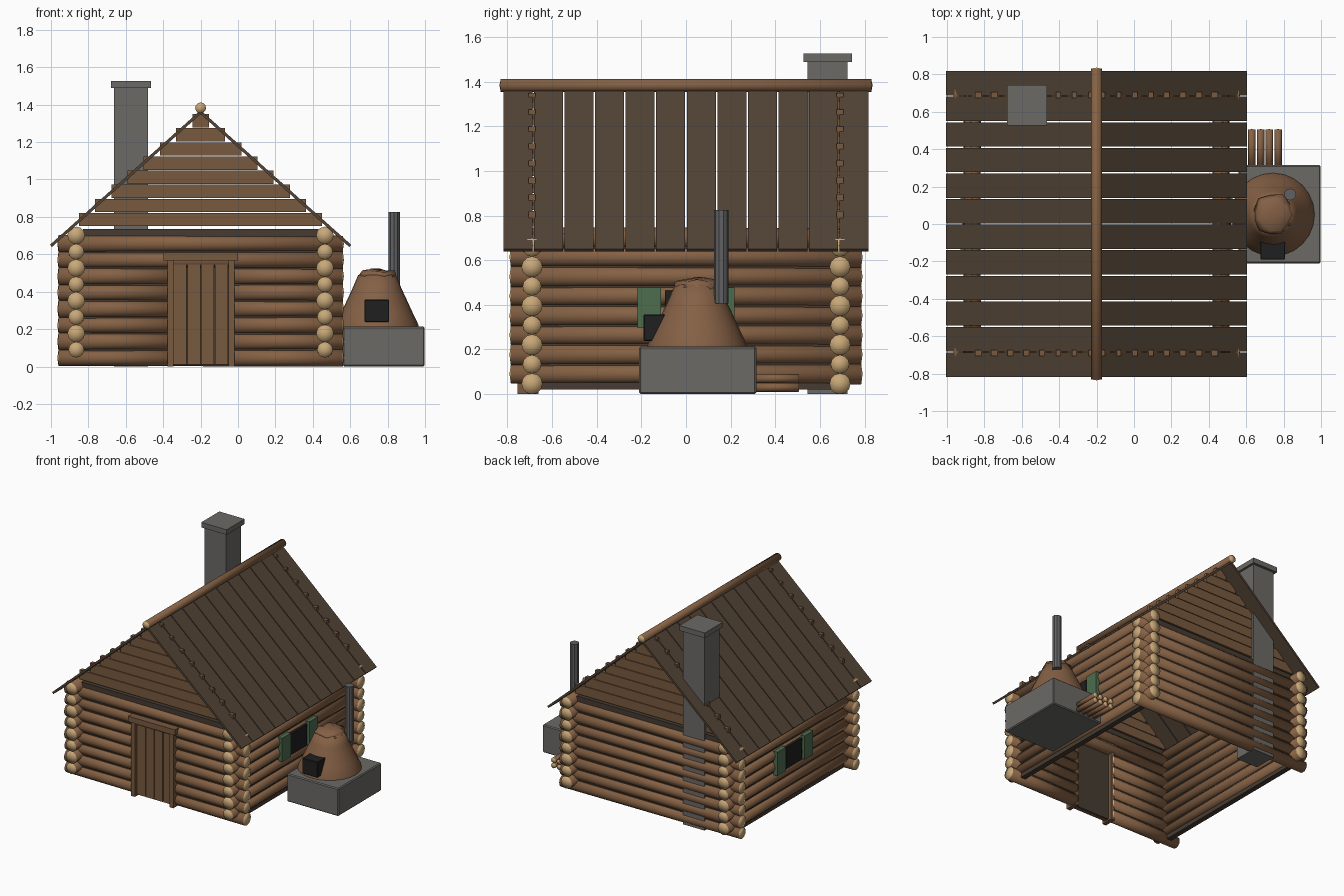
import bpy, bmesh, math, random
from mathutils import Matrix, Vector

random.seed(4)
if "Cube" in bpy.data.objects:
    bpy.data.objects.remove(bpy.data.objects["Cube"])


def material(name, r, g, b):
    m = bpy.data.materials.new(name)
    m.use_nodes = True
    m.diffuse_color = (r, g, b, 1)
    m.node_tree.nodes["Principled BSDF"].inputs["Base Color"].default_value = (r, g, b, 1)
    return m


BARK = material("log brown", .235, .12, .058)
CUT = material("cut wood tan", .58, .39, .19)
ROOF = material("roof dark brown", .085, .057, .037)
PLANK = material("plank brown", .19, .1, .05)
STONE = material("stone grey", .15, .143, .133)
CLAY = material("clay brown", .235, .118, .06)
IRON = material("iron black", .014, .014, .015)
GREEN = material("shutter green", .075, .155, .078)
CHINK = material("dark filler", .062, .045, .032)
PIPE = material("pipe grey", .12, .12, .125)


def finish(name, bm, *mats):
    mesh = bpy.data.meshes.new(name)
    bm.to_mesh(mesh)
    bm.free()
    for m in mats:
        mesh.materials.append(m)
    ob = bpy.data.objects.new(name, mesh)
    bpy.context.scene.collection.objects.link(ob)
    return ob


def box(name, mat, x, y, z, bevel=0):
    """Box from (low, high) ranges on each axis."""
    bm = bmesh.new()
    bmesh.ops.create_cube(bm, size=1)
    for v in bm.verts:
        v.co = [lo + (c + .5) * (hi - lo) for c, (lo, hi) in zip(v.co, (x, y, z))]
    if bevel:
        bmesh.ops.bevel(bm, geom=bm.edges[:], offset=bevel, segments=1, affect='EDGES')
    return finish(name, bm, mat)


def log(name, a, b, r1, r2, sides=12, dome=.006, mats=(BARK, CUT)):
    """Round log from a to b with slightly domed ends in the second material."""
    a, b = Vector(a), Vector(b)
    bm = bmesh.new()
    bmesh.ops.create_cone(bm, cap_ends=True, segments=sides, radius1=r1, radius2=r2,
                          depth=(b - a).length)
    caps = [f for f in bm.faces if len(f.verts) > 4]
    for f in caps:
        f.material_index = len(mats) - 1
    bmesh.ops.poke(bm, faces=caps, offset=dome)
    for f in bm.faces:
        f.smooth = True
    turn = (b - a).to_track_quat('Z', 'Y').to_matrix().to_4x4()
    bm.transform(Matrix.Translation((a + b) / 2) @ turn)
    return finish(name, bm, *mats)


# Cabin layout
CX, HX, HY = -.2, .665, .69
STEP, ROWS = .0873, 8
DOOR = (-.36, -.035)
THICK, THIN = .047, .042

# Log walls, with taper alternating row by row
for k in range(ROWS):
    r1, r2 = (THICK, THIN) if k % 2 else (THIN, THICK)
    z = .046 + k * STEP
    x0, x1 = CX - .76, CX + .76
    log("back_log", (x0, HY, z), (x1, HY, z), r1, r2)
    if k < ROWS - 2:
        log("front_log_right", (x0, -HY, z), (DOOR[0], -HY, z), r1, (r1 + r2) / 2)
        log("front_log_left", (DOOR[1], -HY, z), (x1, -HY, z), (r1 + r2) / 2, r2)
    else:
        log("front_log_top", (x0, -HY, z), (x1, -HY, z), r1, r2)
    for s in (-1, 1):
        x = CX + s * HX
        log("side_log", (x, -.785, z + STEP / 2), (x, .785, z + STEP / 2), r1, r2)

# Filler between the logs
for s in (-1, 1):
    x = CX + s * HX
    box("side_filler", CHINK, (x - .02, x + .02), (-.65, .65), (.02, .735))
box("back_filler", CHINK, (CX - .63, CX + .63), (HY - .02, HY + .02), (.02, .735))
front = (-HY - .02, -HY + .02)
box("front_filler_right", CHINK, (CX - .63, DOOR[0]), front, (.02, .735))
box("front_filler_left", CHINK, (DOOR[1], CX + .63), front, (.02, .735))
box("front_filler_top", CHINK, DOOR, front, (.57, .735))

# Stepped gable boards
for s in (-1, 1):
    for k in range(8):
        half, z = .65 - k * .0865, .75 + k * .0755
        box("gable_board", PLANK, (CX - half, CX + half), (s * HY - .015, s * HY + .015),
            (z, z + .071))

# Roof boards and ridge log
slope = math.atan2(.715, .8)
length = math.hypot(.715, .8)
for s in (-1, 1):
    for k in range(12):
        y = (k - 5.5) * .1368
        ob = box("roof_board", ROOF, (0, length), (y - .065, y + .065), (-.008, .008))
        turn = Matrix.Rotation(slope, 4, 'Y')
        flip = Matrix.Rotation(math.pi if s < 0 else 0, 4, 'Z')
        ob.data.transform(Matrix.Translation((CX, 0, 1.36)) @ flip @ turn)
log("ridge_log", (CX, -.83, 1.383), (CX, .83, 1.383), .029, .029)

# Door with frame
width = (.29) / 4
for k in range(4):
    x = -.345 + k * (width + .0015)
    box("door_plank", PLANK, (x, x + width - .003), (-.73, -.705), (.01, .545))
box("door_backing", CHINK, (-.345, -.05), (-.706, -.69), (.01, .56))
for x in (-.378, -.052):
    box("door_post", PLANK, (x, x + .032), (-.755, -.66), (0, .567))
box("door_lintel", PLANK, (-.397, 0), (-.765, -.66), (.567, .61))

# Side windows with shutters
for s in (-1, 1):
    def out(a, b):
        return tuple(sorted((CX + s * (HX + a), CX + s * (HX + b))))
    box("window_pane", IRON, out(.02, .053), (-.095, .095), (.3, .465))
    for t in (-1, 1):
        box("shutter", GREEN, out(.03, .062), tuple(sorted((t * .113, t * .217))), (.295, .477))

# Chimney
box("chimney", STONE, (-.664, -.482), (.544, .724), (0, 1.49))
box("chimney_cap", STONE, (-.68, -.465), (.526, .744), (1.488, 1.527))

# Outdoor oven: base, clay dome, lumpy crown
box("oven_base", STONE, (.56, .998), (-.21, .315), (0, .213), bevel=.007)


def lathe(name, profile, sides, wobble=0):
    bm = bmesh.new()
    rings = []
    for r, z in profile:
        ring = []
        for i in range(sides):
            a = math.tau * i / sides
            q = r * (1 + random.uniform(-wobble, wobble))
            ring.append(bm.verts.new((.743 + q * math.cos(a), .05 + q * math.sin(a),
                                      z + random.uniform(-wobble, wobble) * .06)))
        rings.append(ring)
    for lo, hi in zip(rings, rings[1:]):
        for i in range(sides):
            j = (i + 1) % sides
            bm.faces.new((lo[i], lo[j], hi[j], hi[i])).smooth = True
    bm.faces.new(rings[0][::-1])
    bm.faces.new(rings[-1]).smooth = True
    return finish(name, bm, CLAY)


lathe("oven_dome", [(.224, .2), (.221, .225), (.19, .29), (.158, .36), (.13, .42), (.1, .49)], 24)
lathe("oven_crown", [(.098, .475), (.108, .49), (.085, .508), (.03, .518)], 11, .12)
box("oven_door", IRON, (.676, .808), (-.19, -.08), (.238, .357), bevel=.004)

# Stove pipe
pipe = log("stove_pipe", (.835, .158, .405), (.835, .158, .825), .032, .032, 10, 0, (PIPE,))
for f in pipe.data.polygons:
    f.use_smooth = False

# Firewood stack
for row in range(2):
    for k in range(4):
        x, z = .63 + k * .047, .03 + row * .04
        log("firewood", (x, .31, z), (x, .505, z), .02, .02, 8, .002)
